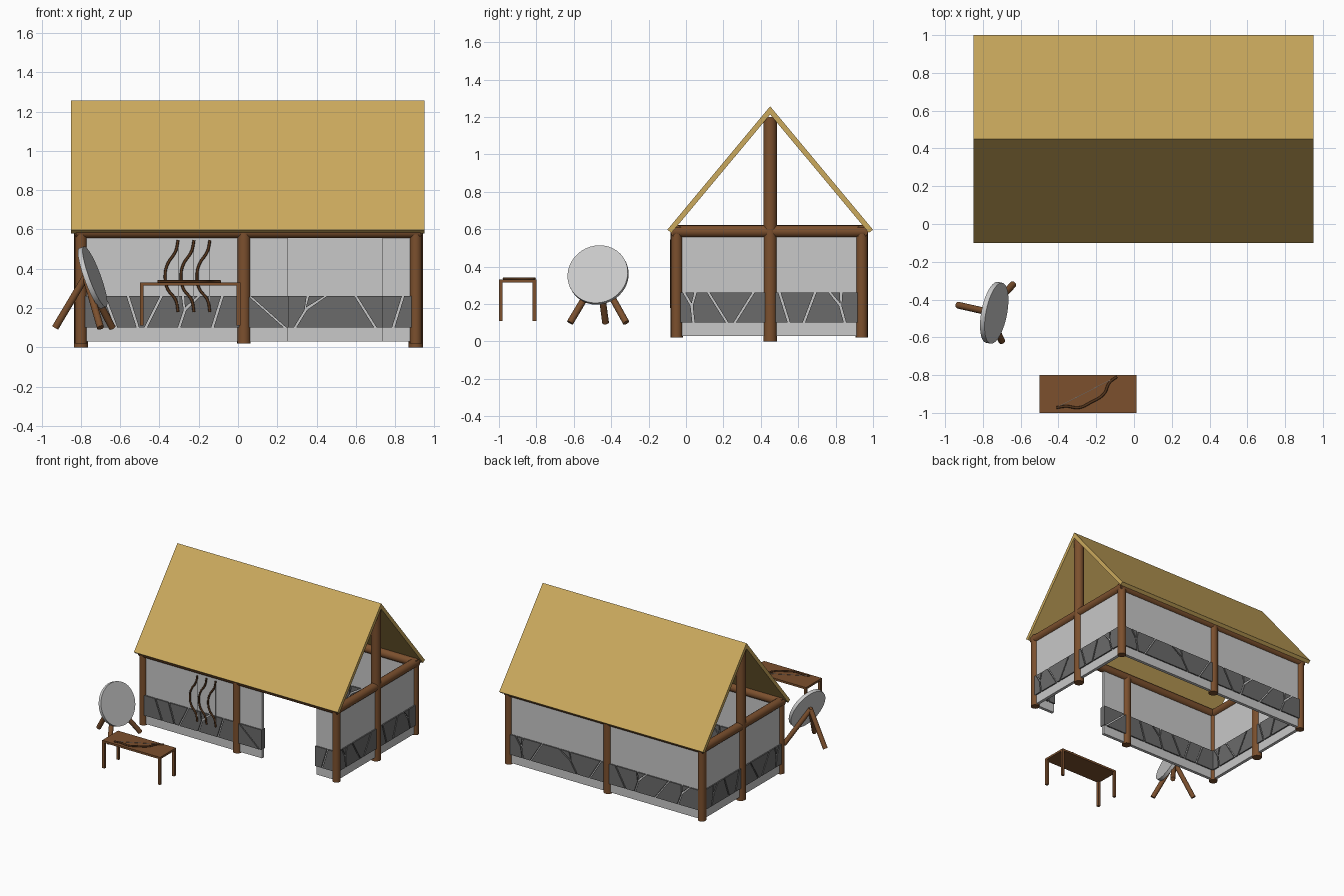
import bpy, bmesh
from mathutils import Vector

cube = bpy.data.objects.get("Cube")
if cube:
    bpy.data.objects.remove(cube, do_unlink=True)


def material(name, rgb):
    m = bpy.data.materials.new(name)
    m.use_nodes = True
    m.diffuse_color = (*rgb, 1)
    bsdf = m.node_tree.nodes["Principled BSDF"]
    bsdf.inputs["Base Color"].default_value = (*rgb, 1)
    bsdf.inputs["Roughness"].default_value = 0.8
    return m


THATCH = material("thatch", (0.60, 0.40, 0.11))
PLASTER = material("light_plaster", (0.58, 0.58, 0.58))
STONE = material("dark_stone", (0.145, 0.145, 0.145))
WOOD = material("brown_wood", (0.20, 0.08, 0.027))
BOWWOOD = material("dark_bow_wood", (0.09, 0.036, 0.012))


def mesh_object(name, bm, mat):
    bmesh.ops.recalc_face_normals(bm, faces=bm.faces)
    me = bpy.data.meshes.new(name)
    bm.to_mesh(me)
    bm.free()
    me.materials.append(mat)
    ob = bpy.data.objects.new(name, me)
    bpy.context.collection.objects.link(ob)
    return ob


def box(name, lo, hi, mat):
    bm = bmesh.new()
    bmesh.ops.create_cube(bm, size=1)
    lo, hi = Vector(lo), Vector(hi)
    for v in bm.verts:
        v.co = (lo + hi) / 2 + v.co * (hi - lo)
    return mesh_object(name, bm, mat)


def rod(name, a, b, r, mat=WOOD, sides=16):
    a, b = Vector(a), Vector(b)
    bm = bmesh.new()
    bmesh.ops.create_cone(bm, cap_ends=True, segments=sides, radius1=r, radius2=r,
                          depth=(b - a).length)
    ob = mesh_object(name, bm, mat)
    ob.location = (a + b) / 2
    ob.rotation_mode = "QUATERNION"
    ob.rotation_quaternion = (b - a).to_track_quat("Z", "Y")
    bpy.ops.object.select_all(action="DESELECT")
    ob.select_set(True)
    bpy.context.view_layer.objects.active = ob
    bpy.ops.object.shade_smooth_by_angle()
    return ob


def bow(name, points):
    cu = bpy.data.curves.new(name, "CURVE")
    cu.dimensions = "3D"
    cu.bevel_depth = 0.007
    cu.bevel_resolution = 2
    cu.resolution_u = 6
    cu.use_fill_caps = True
    sp = cu.splines.new("BEZIER")
    sp.bezier_points.add(len(points) - 1)
    for p, co in zip(sp.bezier_points, points):
        p.co = co
        p.handle_left_type = p.handle_right_type = "AUTO"
    cu.materials.append(BOWWOOD)
    ob = bpy.data.objects.new(name, cu)
    bpy.context.collection.objects.link(ob)
    rod(name + "_string", points[0], points[-1], 0.0015, PLASTER, 6)


# House layout
LEFT, MID, RIGHT = -0.80, 0.03, 0.905
FRONT, CENTRE, BACK = -0.05, 0.45, 0.94
BEAM_Z = 0.588
STONE_LO, STONE_MID, STONE_HI = 0.10, 0.19, 0.26
GAP = 0.006


def stone_band(name, place, start, end, cracks):
    """Flat stones split by slanted cracks; a crack (top, bottom, width) with width forks in a Y."""
    def edge(crack, side):
        t, b, w = crack
        pts = [(b + side * GAP, STONE_LO)]
        if w:
            pts.append(((t + b) / 2 + side * GAP, STONE_MID))
        return pts + [(t + side * (w / 2 + GAP), STONE_HI)]

    shapes = []
    left = [(start, STONE_LO), (start, STONE_HI)]
    for c in cracks:
        shapes.append(left + edge(c, -1)[::-1])
        left = edge(c, 1)
        t, b, w = c
        if w:
            shapes.append([((t + b) / 2, STONE_MID + 0.012),
                           (t - w / 2 + GAP, STONE_HI), (t + w / 2 - GAP, STONE_HI)])
    shapes.append(left + [(end, STONE_HI), (end, STONE_LO)])
    bm = bmesh.new()
    for s in shapes:
        near = [bm.verts.new(place(u, -0.022, z)) for u, z in s]
        far = [bm.verts.new(place(u, 0.022, z)) for u, z in s]
        bm.faces.new(near)
        bm.faces.new(far[::-1])
        for i in range(len(s)):
            j = (i + 1) % len(s)
            bm.faces.new((near[i], far[i], far[j], near[j]))
    mesh_object(name, bm, STONE)


def wall(name, place, start, end, cracks):
    a, b = place(start, -0.012, 0.03), place(end, 0.012, 0.57)
    box(name, a, b, PLASTER)
    stone_band(name + "_stones", place, start - 0.003, end + 0.003, cracks)


def along_x(y):
    return lambda u, d, z: (u, y + d, z)


def along_y(x):
    return lambda u, d, z: (x + d, u, z)


# Walls, with the doorway open in the front
wall("front_wall", along_x(FRONT), LEFT, 0.255,
     [(-0.68, -0.62, 0), (-0.56, -0.51, 0), (-0.39, -0.47, 0),
      (-0.24, -0.30, 0.08), (-0.08, -0.13, 0), (0.06, 0.24, 0)])
wall("front_wall_by_door", along_x(FRONT), 0.735, RIGHT, [(0.84, 0.79, 0)])
wall("back_wall", along_x(BACK), LEFT, RIGHT,
     [(-0.67, -0.60, 0.07), (-0.52, -0.40, 0), (-0.28, -0.22, 0.08), (-0.05, -0.14, 0),
      (0.08, 0.18, 0), (0.40, 0.29, 0.09), (0.60, 0.70, 0), (0.80, 0.77, 0.06)])
gable_cracks = [(0.02, 0.04, 0.06), (0.12, 0.22, 0), (0.36, 0.26, 0), (0.50, 0.55, 0),
                (0.69, 0.63, 0), (0.80, 0.85, 0.06)]
for side, x in (("right", RIGHT), ("left", LEFT)):
    wall(f"gable_wall_{side}", along_y(x), FRONT, BACK, gable_cracks)

# Posts and beams
for side, x in (("right", RIGHT), ("middle", MID), ("left", LEFT)):
    for end, y in (("front", FRONT), ("back", BACK)):
        rod(f"{end}_post_{side}", (x, y, 0.02), (x, y, BEAM_Z), 0.034 if x == MID else 0.031)
for side, x in (("right", RIGHT), ("left", LEFT)):
    rod(f"gable_post_{side}", (x, CENTRE, 0), (x, CENTRE, 1.2), 0.036)
    rod(f"gable_beam_{side}", (x, FRONT - 0.02, BEAM_Z), (x, BACK + 0.02, BEAM_Z), 0.033)
for end, y in (("front", FRONT), ("back", BACK)):
    rod(f"{end}_beam", (LEFT - 0.025, y, BEAM_Z), (RIGHT + 0.025, y, BEAM_Z), 0.033)

# Roof: chevron profile extruded along the ridge
profile = [(-0.10, 0.597), (CENTRE, 1.257), (1.0, 0.597), (0.978, 0.58),
           (CENTRE, 1.213), (-0.078, 0.58)]
bm = bmesh.new()
ends = [[bm.verts.new((x, y, z)) for y, z in profile] for x in (-0.85, 0.95)]
for e in ends:
    for idx in ((0, 1, 4, 5), (1, 2, 3, 4)):
        bm.faces.new([e[i] for i in idx])
for i in range(6):
    j = (i + 1) % 6
    bm.faces.new((ends[0][i], ends[0][j], ends[1][j], ends[1][i]))
mesh_object("roof", bm, THATCH)

# Bows hung on the front wall
bow_shape = [(0, 0.545), (-0.012, 0.49), (-0.055, 0.42), (-0.066, 0.365),
             (-0.055, 0.30), (-0.012, 0.24), (0, 0.18)]
for i in range(3):
    x0 = -0.305 + 0.081 * i
    bow(f"wall_bow_{i + 1}", [(x0 + dx, -0.078, z) for dx, z in bow_shape])

# Table with a bow on it
box("table_top", (-0.50, -1.0, 0.315), (0.012, -0.80, 0.331), WOOD)
for x in (-0.50, -0.008):
    for y in (-1.0, -0.82):
        box("table_leg", (x, y, 0.11), (x + 0.02, y + 0.02, 0.316), WOOD)
table_bow = [(-0.41, -0.972), (-0.36, -0.965), (-0.29, -0.972), (-0.23, -0.945),
             (-0.16, -0.90), (-0.13, -0.84), (-0.09, -0.808)]
bow("table_bow", [(x, y, 0.335) for x, y in table_bow])

# Round target leaning on a tripod
centre, normal = Vector((-0.74, -0.47, 0.355)), Vector((0.92, -0.18, 0.34)).normalized()
rod("target_disc", centre - normal * 0.013, centre + normal * 0.013, 0.164, PLASTER, 40)
for foot in ((-0.93, -0.43, 0.10), (-0.64, -0.32, 0.10), (-0.70, -0.62, 0.10)):
    rod("target_leg", foot, (-0.775, -0.465, 0.36), 0.018)
